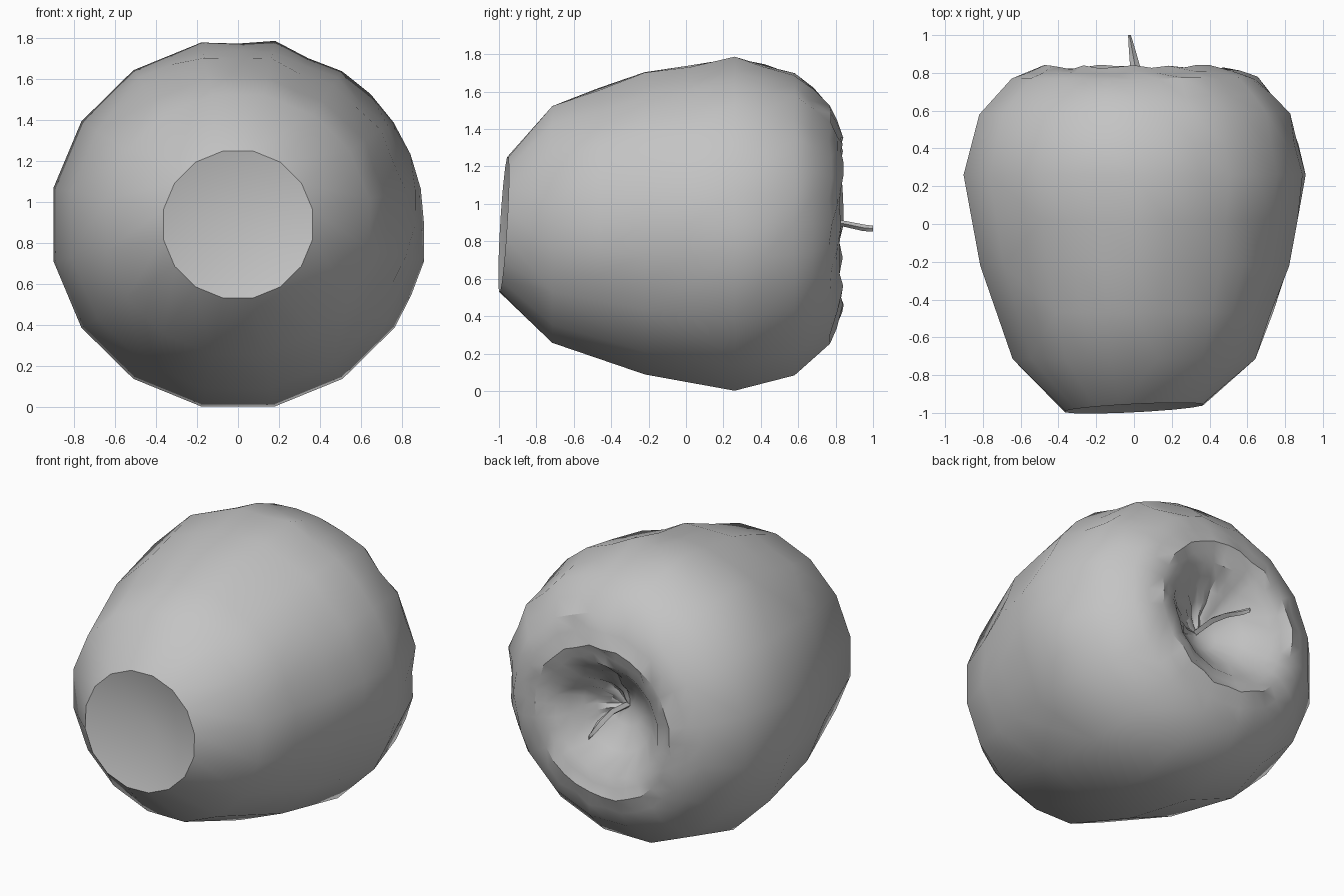
import bpy, bmesh, math, random
from mathutils import Vector

random.seed(4)
cube = bpy.data.objects.get("Cube")
if cube:
    bpy.data.objects.remove(cube)

SIDES = 16
CENTRE_Z = 0.89

grey = bpy.data.materials.new("plain grey")
grey.use_nodes = True
colour = (0.55, 0.55, 0.55, 1)
grey.diffuse_color = colour
grey.node_tree.nodes["Principled BSDF"].inputs["Base Color"].default_value = colour


def finish(bm, name, angle):
    bmesh.ops.recalc_face_normals(bm, faces=bm.faces)
    mesh = bpy.data.meshes.new(name)
    bm.to_mesh(mesh)
    bm.free()
    mesh.materials.append(grey)
    obj = bpy.data.objects.new(name, mesh)
    bpy.context.collection.objects.link(obj)
    bpy.ops.object.select_all(action='DESELECT')
    obj.select_set(True)
    bpy.context.view_layer.objects.active = obj
    bpy.ops.object.shade_smooth_by_angle(angle=math.radians(angle))
    return obj


def loft(bm, rings):
    for a, b in zip(rings, rings[1:]):
        n = len(a)
        for i in range(n):
            bm.faces.new((a[i], a[(i + 1) % n], b[(i + 1) % n], b[i]))


def cap(bm, ring, point):
    tip = bm.verts.new(point)
    for i, v in enumerate(ring):
        bm.faces.new((v, ring[(i + 1) % len(ring)], tip))


# Fruit body: (y, radius) rings from the flat blossom end to the stem hollow
profile = [(-0.975, 0.372), (-0.715, 0.655), (-0.22, 0.83), (0.26, 0.92),
           (0.58, 0.835), (0.77, 0.66), (0.83, 0.48), (0.79, 0.36),
           (0.68, 0.24), (0.59, 0.11)]
bm = bmesh.new()
rings = []
for k, (y, r) in enumerate(profile):
    ring = []
    for i in range(SIDES):
        a = math.tau * (i + 0.5) / SIDES
        x, z = r * math.cos(a), r * math.sin(a) * 0.985
        tilt = 0.05 * x + 0.06 * z if k == 0 else 0
        ring.append(bm.verts.new((x, y + tilt, CENTRE_Z + z)))
    rings.append(ring)
loft(bm, rings)
cap(bm, rings[0], (0.03, -0.88, 0.9))
cap(bm, rings[-1], (0, 0.56, CENTRE_Z))


# Uneven skin over the upper left and the stem end
def uneven(face):
    c = face.calc_center_median()
    if c.y < -0.72:
        return False
    angle = math.degrees(math.atan2(c.z - CENTRE_Z, c.x))
    return -35 < angle < 115 or c.y > 0.78


edges = {e for f in bm.faces if uneven(f) for e in f.edges}
bmesh.ops.subdivide_edges(bm, edges=list(edges), cuts=1, use_grid_fill=True)
bm.normal_update()
moves = [(v, v.normal * random.uniform(-0.014, 0.012)) for v in bm.verts
         if all(uneven(f) for f in v.link_faces)]
for v, offset in moves:
    v.co += offset
finish(bm, "fruit_body", 32)

# Stem: a thin bent sliver that widens before a narrow tip
path = [((0.01, 0.55, 0.90), 0.018, 0.02), ((0.015, 0.72, 0.91), 0.022, 0.02),
        ((0.005, 0.84, 0.895), 0.026, 0.016), ((-0.015, 0.95, 0.872), 0.014, 0.018),
        ((-0.024, 1.0, 0.868), 0.007, 0.015)]
bm = bmesh.new()
rings = []
for centre, w, h in path:
    rings.append([bm.verts.new(Vector(centre) + Vector((w * math.cos(a), 0, h * math.sin(a))))
                  for a in (math.tau * i / 4 for i in range(4))])
loft(bm, rings)
bm.faces.new(rings[0])
bm.faces.new(rings[-1])
finish(bm, "stem", 30)
